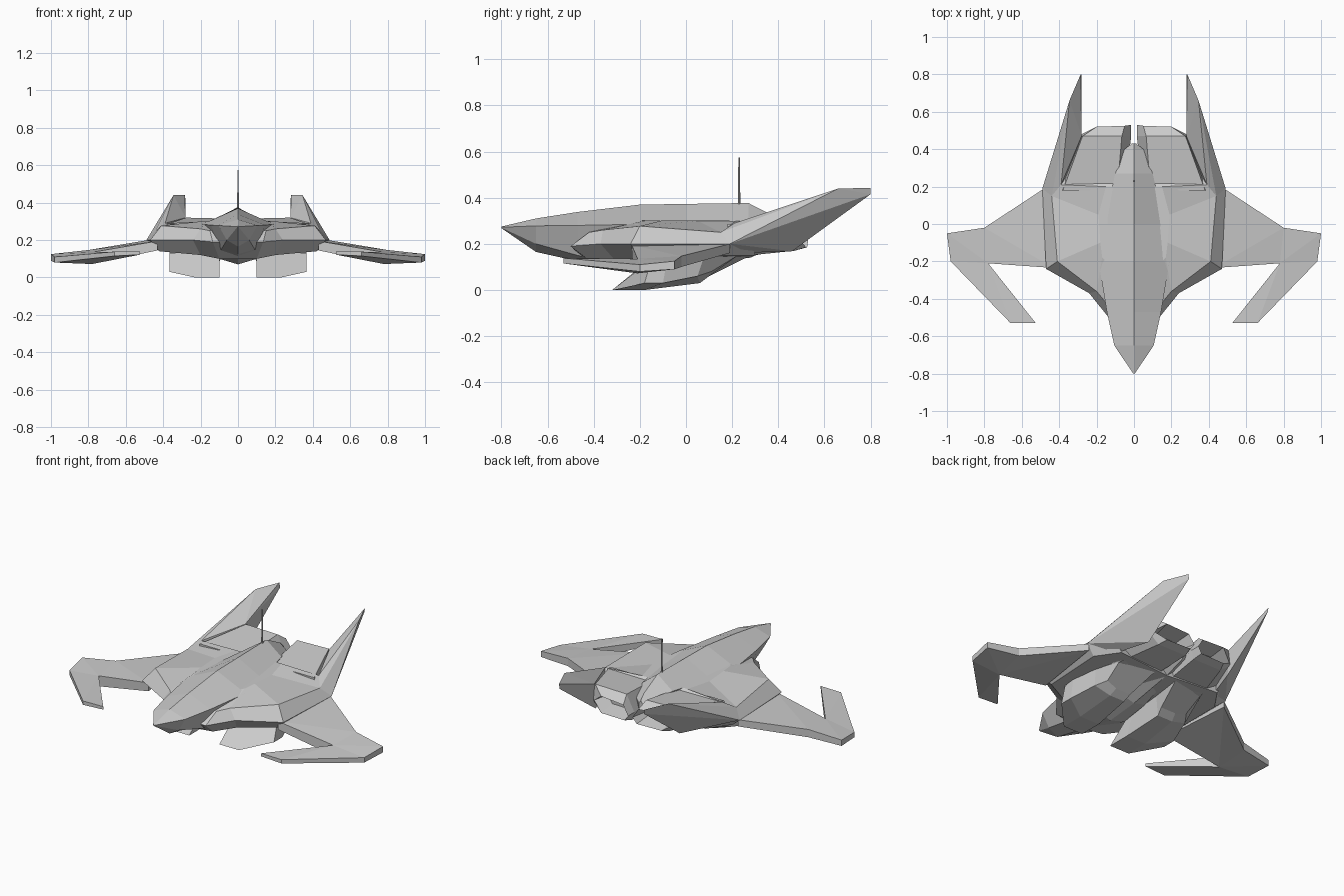
import bpy, bmesh
from mathutils import Vector


def finish(name, bm, mirror=True):
    bmesh.ops.recalc_face_normals(bm, faces=bm.faces[:])
    me = bpy.data.meshes.new(name)
    bm.to_mesh(me)
    bm.free()
    ob = bpy.data.objects.new(name, me)
    bpy.context.collection.objects.link(ob)
    if mirror:
        m = ob.modifiers.new("mirror", 'MIRROR')
        m.use_clip = True
    return ob


def hull(name, pts):
    """Faceted convex solid around a few corner points, mirrored in x."""
    bm = bmesh.new()
    for p in pts:
        bm.verts.new(p)
    r = bmesh.ops.convex_hull(bm, input=bm.verts[:])
    bmesh.ops.delete(bm, geom=[v for v in bm.verts if not v.link_faces], context='VERTS')
    return finish(name, bm)


def loft(name, rings, mirror=True, recess=None):
    """Bridge equal-length closed rings; optionally hollow the last cap."""
    bm = bmesh.new()
    vs = [[bm.verts.new(p) for p in r] for r in rings]
    n = len(rings[0])
    for a, b in zip(vs, vs[1:]):
        for i in range(n):
            j = (i + 1) % n
            bm.faces.new((a[i], a[j], b[j], b[i]))
    bm.faces.new(vs[0])
    end = bm.faces.new(vs[-1])
    if recess:
        bmesh.ops.recalc_face_normals(bm, faces=bm.faces[:])
        bmesh.ops.inset_region(bm, faces=[end], thickness=0.02)
        bmesh.ops.translate(bm, verts=end.verts[:], vec=Vector(recess))
    return finish(name, bm, mirror)


# Central fuselage: y, top z, shoulder x/z, lower x/z, keel z
sections = [(-.80, .275, .004, .272, .003, .27, .268),
            (-.65, .31, .105, .278, .06, .20, .165),
            (-.47, .338, .145, .28, .09, .15, .125),
            (-.20, .37, .19, .285, .10, .10, .07),
            (.00, .373, .16, .29, .08, .11, .09),
            (.27, .377, .10, .30, .04, .17, .14),
            (.40, .31, .05, .27, .03, .20, .18),
            (.43, .28, .012, .26, .01, .22, .21)]
loft("fuselage", [[(0, y, t), (sx, y, sz), (lx, y, lz), (0, y, k), (-lx, y, lz), (-sx, y, sz)]
                  for y, t, sx, sz, lx, lz, k in sections], mirror=False)

# Wide body shell: underside, widest edge, upper deck edge, deck crown
loft("body", [
    [(.0, -.40, .10), (.10, -.38, .10), (.20, -.30, .12), (.42, -.20, .14),
     (.43, .17, .15), (.34, .30, .15), (.0, .28, .14)],
    [(.0, -.50, .19), (.135, -.50, .19), (.24, -.37, .20), (.47, -.24, .20),
     (.49, .19, .20), (.37, .30, .20), (.0, .28, .20)],
    [(.0, -.43, .25), (.15, -.42, .25), (.20, -.36, .26), (.41, -.20, .277),
     (.44, .15, .25), (.39, .21, .29), (.0, .22, .29)],
    [(.0, -.20, .30), (.15, -.20, .30), (.17, -.18, .30), (.18, -.10, .302),
     (.19, .05, .30), (.15, .20, .30), (.0, .20, .30)]])


# Wings: each corner is x, y, top z, bottom z
def slab(name, corners):
    hull(name, [(x, y, z) for x, y, a, b in corners for z in (a, b)])


elbow, trail = (.78, -.21, .135, .072), (.80, -.02, .147, .10)
tip_front, tip_back = (.98, -.20, .11, .08), (1.0, -.05, .125, .09)
slab("wing", [(.43, -.235, .195, .145), elbow, trail, (.48, .19, .20, .16)])
slab("wing_tip", [elbow, tip_front, tip_back, trail])
slab("wing_prong", [elbow, (.525, -.53, .14, .122), (.66, -.53, .138, .115), tip_front])

# Swept tail fins
hull("tail_fin", [(.49, .19, .20), (.44, .15, .25), (.39, .21, .29), (.345, .66, .44),
                  (.285, .80, .442), (.28, .80, .415), (.33, .68, .425),
                  (.28, .47, .32), (.28, .46, .168), (.36, .22, .16)])

# Rear engine housings with hollow nozzles
loft("engine_housing", [
    [(.09, .18, .285), (.38, .18, .285), (.40, .18, .20), (.30, .18, .14), (.05, .18, .14), (.05, .18, .2)],
    [(.065, .47, .315), (.275, .47, .32), (.295, .47, .23), (.22, .47, .17), (.03, .47, .17), (.015, .47, .22)],
    [(.05, .525, .275), (.20, .52, .285), (.27, .485, .23), (.20, .52, .185), (.04, .525, .185), (.015, .53, .22)]],
    recess=(0, -.10, 0))

# Belly intake pods with a forward lower lip
loft("intake_pod", [
    [(.10, -.16, .13), (.10, -.32, .0), (.23, -.32, .0), (.365, -.18, .03), (.365, -.15, .13)],
    [(.10, -.12, .14), (.10, -.18, .0), (.23, -.18, .0), (.365, -.10, .03), (.365, -.08, .14)],
    [(.09, .08, .14), (.12, .06, .03), (.22, .06, .03), (.32, .05, .06), (.34, .08, .15)],
    [(.07, .28, .15), (.11, .10, .06), (.21, .10, .06), (.28, .11, .08), (.29, .24, .16)]])

# Antenna
bpy.ops.mesh.primitive_cone_add(vertices=6, radius1=.006, radius2=.003, depth=.22, location=(0, .23, .465))
bpy.context.object.name = "antenna"
